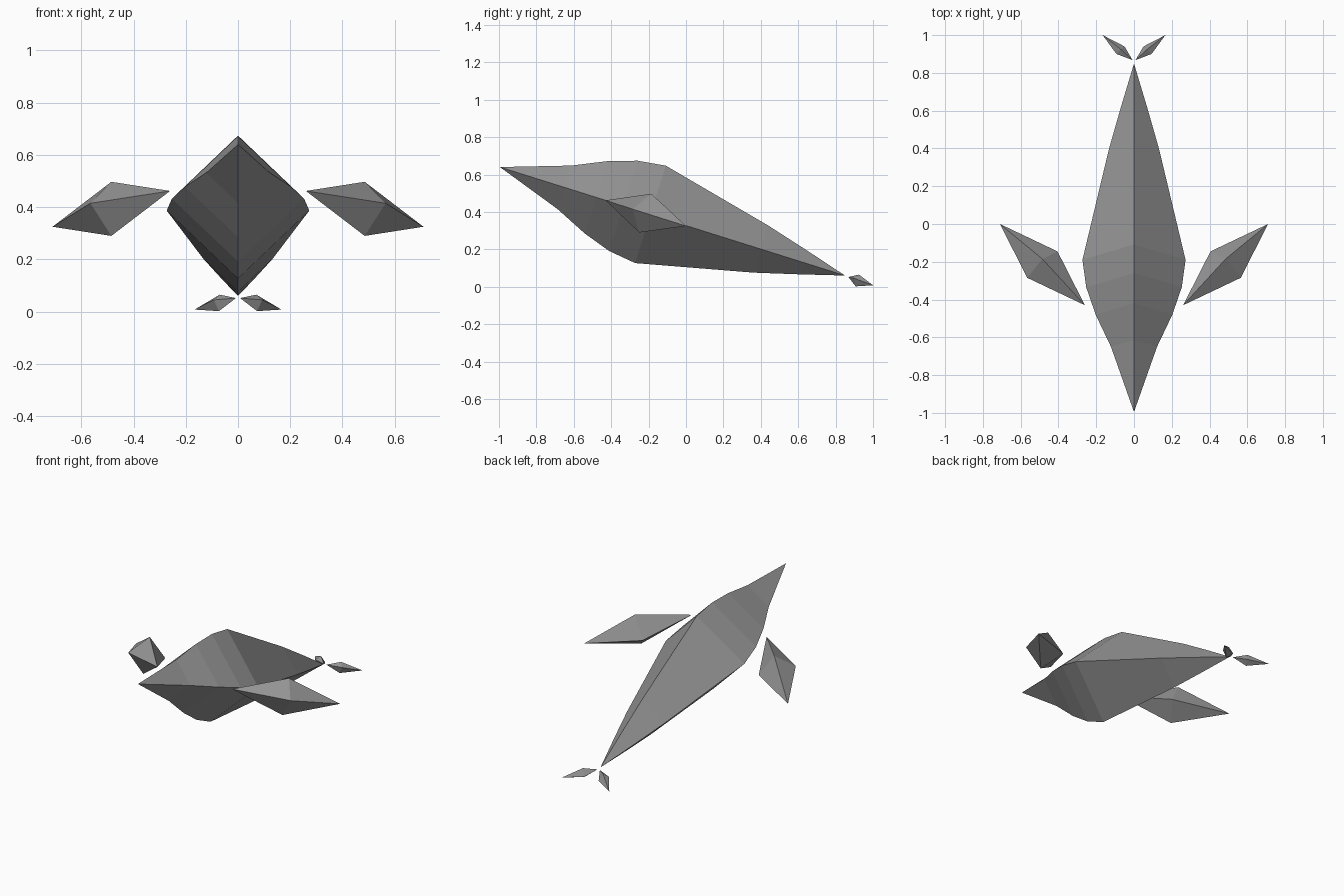
import bpy, bmesh
from mathutils import Vector

if "Cube" in bpy.data.objects:
    bpy.data.objects.remove(bpy.data.objects["Cube"])

grey = bpy.data.materials.new("slate_grey")
grey.diffuse_color = (0.3, 0.3, 0.3, 1)
grey.use_nodes = True
grey.node_tree.nodes["Principled BSDF"].inputs["Base Color"].default_value = grey.diffuse_color


def spindle(name, start, rings, end):
    """Closed four-sided solid: pointed start, rings of four corners, pointed end."""
    bm = bmesh.new()
    a, b = bm.verts.new(start), bm.verts.new(end)
    loops = [[bm.verts.new(p) for p in ring] for ring in rings]
    for i in range(4):
        j = (i + 1) % 4
        bm.faces.new((a, loops[0][i], loops[0][j]))
        for r, s in zip(loops, loops[1:]):
            bm.faces.new((r[i], s[i], s[j], r[j]))
        bm.faces.new((b, loops[-1][j], loops[-1][i]))
    bmesh.ops.recalc_face_normals(bm, faces=bm.faces)
    mesh = bpy.data.meshes.new(name)
    bm.to_mesh(mesh)
    bm.free()
    mesh.materials.append(grey)
    obj = bpy.data.objects.new(name, mesh)
    bpy.context.collection.objects.link(obj)
    return obj


# Body: diamond sections square to a tilted nose-to-tail axis
nose, tail = Vector((0, -0.995, 0.64)), Vector((0, 0.85, 0.06))
axis = (tail - nose).normalized()
side = Vector((1, 0, 0))
up = side.cross(axis)
sections = []
for y, r in ((-0.65, 0.122), (-0.48, 0.203), (-0.335, 0.253), (-0.19, 0.273),
             (0.40, 0.132), (0.63, 0.066)):
    c = nose.lerp(tail, (y - nose.y) / (tail.y - nose.y))
    sections.append([c + up * r, c + side * r, c - up * r, c - side * r])
spindle("body", nose, sections, tail)

# Fins and flukes: root, (top, front, bottom, back), tip; mirrored to both sides
limbs = {
    "side_fin": ((0.26, -0.43, 0.462),
                 ((0.485, -0.185, 0.497), (0.565, -0.285, 0.415),
                  (0.485, -0.25, 0.29), (0.405, -0.145, 0.37)),
                 (0.71, 0.0, 0.325)),
    "tail_fluke": ((0.008, 0.868, 0.052),
                   ((0.07, 0.925, 0.065), (0.093, 0.9, 0.045),
                    (0.073, 0.907, 0.002), (0.05, 0.94, 0.022)),
                   (0.166, 1.0, 0.008)),
}
for name, (root, ring, tip) in limbs.items():
    for label, s in (("right", 1), ("left", -1)):
        flip = lambda p: (p[0] * s, p[1], p[2])
        spindle(f"{label}_{name}", flip(root), [[flip(p) for p in ring]], flip(tip))
